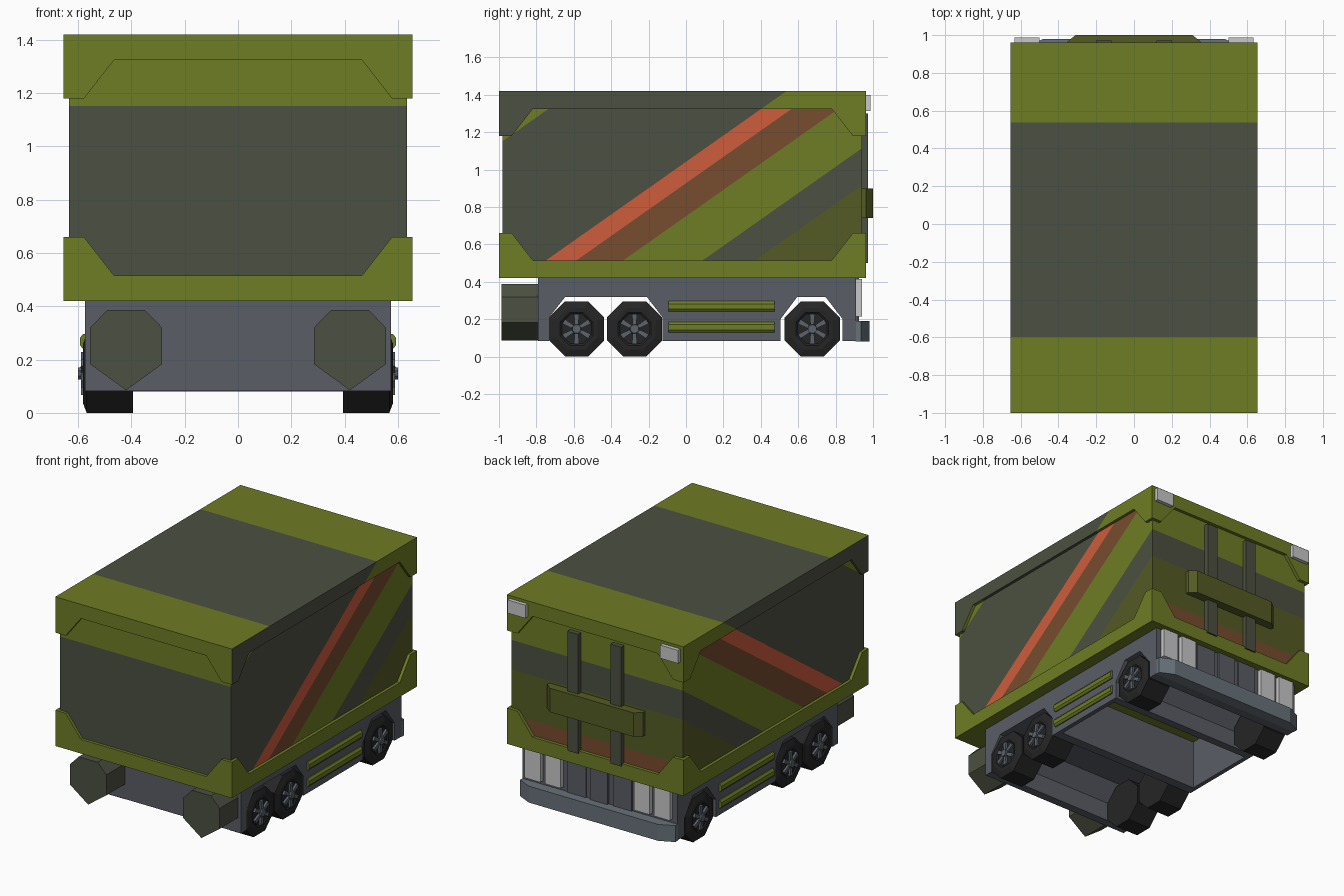
import bpy, bmesh, math
from mathutils import Vector

if "Cube" in bpy.data.objects:
    bpy.data.objects.remove(bpy.data.objects["Cube"])


def mat(name, rgb):
    m = bpy.data.materials.new(name)
    lin = [((c / 255 + 0.055) / 1.055) ** 2.4 for c in rgb]
    m.diffuse_color = (*lin, 1)
    m.use_nodes = True
    m.node_tree.nodes["Principled BSDF"].inputs["Base Color"].default_value = m.diffuse_color
    return m


OLIVE = mat("olive_green", (110, 124, 36))
DARK = mat("dark_grey_green", (76, 80, 65))
ORANGE = mat("orange", (206, 92, 60))
BROWN = mat("brown", (119, 76, 46))
DEEP = mat("deep_olive", (84, 91, 36))
GREY = mat("chassis_grey", (90, 93, 102))
TYRE = mat("tyre_black", (37, 37, 38))
LAMP = mat("lamp_grey", (200, 200, 202))
STEEL = mat("hub_steel", (92, 99, 108))
BUMPER = mat("bumper_grey", (104, 114, 122))
PAINT = [OLIVE, DARK, ORANGE, BROWN, DEEP]


def finish(bm, name, mats):
    bmesh.ops.recalc_face_normals(bm, faces=bm.faces)
    me = bpy.data.meshes.new(name)
    bm.to_mesh(me)
    bm.free()
    for m in mats:
        me.materials.append(m)
    ob = bpy.data.objects.new(name, me)
    bpy.context.collection.objects.link(ob)
    return ob


# slanted paint bands: u is constant along a stripe
def slant(p):
    return p.y - (p.z - 0.515) / 0.704


def trim_rule(f):
    u = slant(f.calc_center_median())
    return 1 if -1.885 < u < -0.748 else 0


def wall_rule(f):
    if f.normal.z > 0.5:
        return trim_rule(f)
    if f.normal.z < -0.5:
        return 0
    u = slant(f.calc_center_median())
    for limit, i in ((-1.885, 0), (-0.748, 1), (-0.585, 2), (-0.335, 3),
                     (0.09, 0), (0.37, 1), (0.80, 4)):
        if u < limit:
            return i
    return 3


def prism(name, pts, axis, a, b, m, rule=None):
    """Extrude a 2D profile along an axis from a to b."""
    put = {'x': lambda p, t: (t, p[0], p[1]),
           'y': lambda p, t: (p[0], t, p[1]),
           'z': lambda p, t: (p[0], p[1], t)}[axis]
    bm = bmesh.new()
    lo = [bm.verts.new(put(p, a)) for p in pts]
    hi = [bm.verts.new(put(p, b)) for p in pts]
    bm.faces.new(lo)
    bm.faces.new(hi)
    n = len(pts)
    for i in range(n):
        j = (i + 1) % n
        bm.faces.new((lo[i], lo[j], hi[j], hi[i]))
    if rule:
        for u in (-1.885, -0.748, -0.585, -0.335, 0.09, 0.37, 0.80):
            bmesh.ops.bisect_plane(bm, geom=bm.verts[:] + bm.edges[:] + bm.faces[:],
                                   plane_co=Vector((0, u, 0.515)),
                                   plane_no=Vector((0, 1, -1 / 0.704)))
        bmesh.ops.recalc_face_normals(bm, faces=bm.faces)
        bm.normal_update()
        for f in bm.faces:
            f.material_index = rule(f)
    return finish(bm, name, PAINT if rule else [m])


def box(name, x0, x1, y0, y1, z0, z1, m, rule=None):
    return prism(name, [(x0, y0), (x1, y0), (x1, y1), (x0, y1)], 'z', z0, z1, m, rule)


def lathe(name, rings, y, z, s, m, n=8):
    """Capped n-sided rings (x, radius) about an axle."""
    bm = bmesh.new()
    loops = []
    for x, r in rings:
        loops.append([bm.verts.new((s * x, y + r * math.cos((k + 0.5) * math.tau / n),
                                    z + r * math.sin((k + 0.5) * math.tau / n)))
                      for k in range(n)])
    for p, q in zip(loops, loops[1:]):
        for k in range(n):
            j = (k + 1) % n
            bm.faces.new((p[k], p[j], q[j], q[k]))
    bm.faces.new(loops[0])
    bm.faces.new(loops[-1])
    return finish(bm, name, [m])


# cargo body with painted stripes
Y0, Y1 = -1.0, 0.962
box("cargo_body", -0.635, 0.635, -0.98, 0.94, 0.42, 1.42, OLIVE, wall_rule)


# raised trim: deep at the corners, shallow along the middle
def trim(a0, a1, lo, hi, edge, mid, end):
    return [(a0, end), (a0, edge), (lo, edge), (lo + 0.113, mid),
            (hi - 0.113, mid), (hi, edge), (a1, edge), (a1, end)]


for nm, edge, mid, end, rule in (("upper", 1.18, 1.325, 1.42, trim_rule),
                                 ("lower", 0.66, 0.515, 0.42, None)):
    for s in (-1, 1):
        prism(nm + "_side_trim", trim(Y0, Y1, -0.932, 0.892, edge, mid, end),
              'x', s * 0.635, s * 0.655, OLIVE, rule)
    ends = trim(-0.635, 0.635, -0.578, 0.578, edge, mid, end)
    prism(nm + "_front_trim", ends, 'y', Y0, -0.98, OLIVE, rule)
    prism(nm + "_rear_trim", ends, 'y', 0.94, Y1, OLIVE, rule)

# chassis ends with wheel arches running across, hollow between
prism("front_chassis", [(-0.79, 0.42), (-0.79, 0.083), (-0.732, 0.083), (-0.732, 0.21),
                        (-0.645, 0.32), (-0.21, 0.32), (-0.125, 0.21), (-0.125, 0.083),
                        (-0.06, 0.083), (-0.06, 0.42)], 'x', -0.575, 0.575, GREY)
prism("rear_chassis", [(0.45, 0.42), (0.45, 0.083), (0.505, 0.083), (0.505, 0.2),
                       (0.595, 0.32), (0.745, 0.32), (0.838, 0.2), (0.838, 0.083),
                       (0.91, 0.083), (0.91, 0.42)], 'x', -0.575, 0.575, GREY)

for s in (-1, 1):
    box("chassis_side", s * 0.545, s * 0.575, -0.06, 0.45, 0.083, 0.42, GREY)
    # side rails
    for z in (0.157, 0.268):
        prism("side_rail", [(s * 0.57, z - 0.028), (s * 0.582, z - 0.028), (s * 0.593, z - 0.014),
                            (s * 0.593, z + 0.014), (s * 0.582, z + 0.028), (s * 0.57, z + 0.028)],
              'y', -0.093, 0.473, OLIVE)
    # front tanks
    prism("front_tank", [(s * x, z) for x, z in
                         ((0.35, 0.387), (0.49, 0.387), (0.555, 0.32), (0.555, 0.183),
                          (0.42, 0.085), (0.285, 0.183), (0.285, 0.32))],
          'y', -0.987, -0.785, DARK)
    # wheels
    for y in (-0.585, -0.275, 0.675):
        z = 0.148
        lathe("tyre", [(0.395, 0.16), (0.568, 0.16), (0.582, 0.12), (0.582, 0.095),
                       (0.575, 0.085)], y, z, s, TYRE)
        lathe("hub_cap", [(0.57, 0.028), (0.60, 0.024)], y, z, s, STEEL)
        for k in range(6):
            a = k * math.tau / 6 + math.pi / 6
            c, d = math.cos(a), math.sin(a)
            prism("wheel_spoke", [(y + r * c - w * d, z + r * d + w * c) for r, w in
                                  ((0.015, -0.009), (0.08, -0.014), (0.08, 0.014), (0.015, 0.009))],
                  'x', s * 0.57, s * 0.59, STEEL)
    # rear lamps and upper corner lamps
    for x in (0.33, 0.48):
        box("rear_lamp", s * (x - 0.058), s * (x + 0.058), 0.905, 0.94, 0.215, 0.415, LAMP)
    box("corner_lamp", s * 0.50, s * 0.632, 0.955, 0.987, 1.312, 1.40, LAMP)
    # rear vertical posts
    box("rear_post", s * 0.12, s * 0.20, 0.935, 0.972, 0.50, 1.30, DARK)
    box("rear_panel", s * 0.10, s * 0.24, 0.905, 0.918, 0.19, 0.42, GREY)

# rear crossbar, centre strip and bumper
prism("rear_crossbar", [(-0.355, 0.935), (0.355, 0.935), (0.355, 0.963), (0.31, 1.0),
                        (-0.31, 1.0), (-0.355, 0.963)], 'z', 0.74, 0.90, DEEP)
box("rear_centre_strip", -0.065, 0.065, 0.905, 0.925, 0.19, 0.42, GREY)
prism("rear_bumper", [(-0.575, 0.905), (0.575, 0.905), (0.575, 0.935), (0.48, 0.98),
                      (-0.48, 0.98), (-0.575, 0.935)], 'z', 0.08, 0.19, BUMPER)
